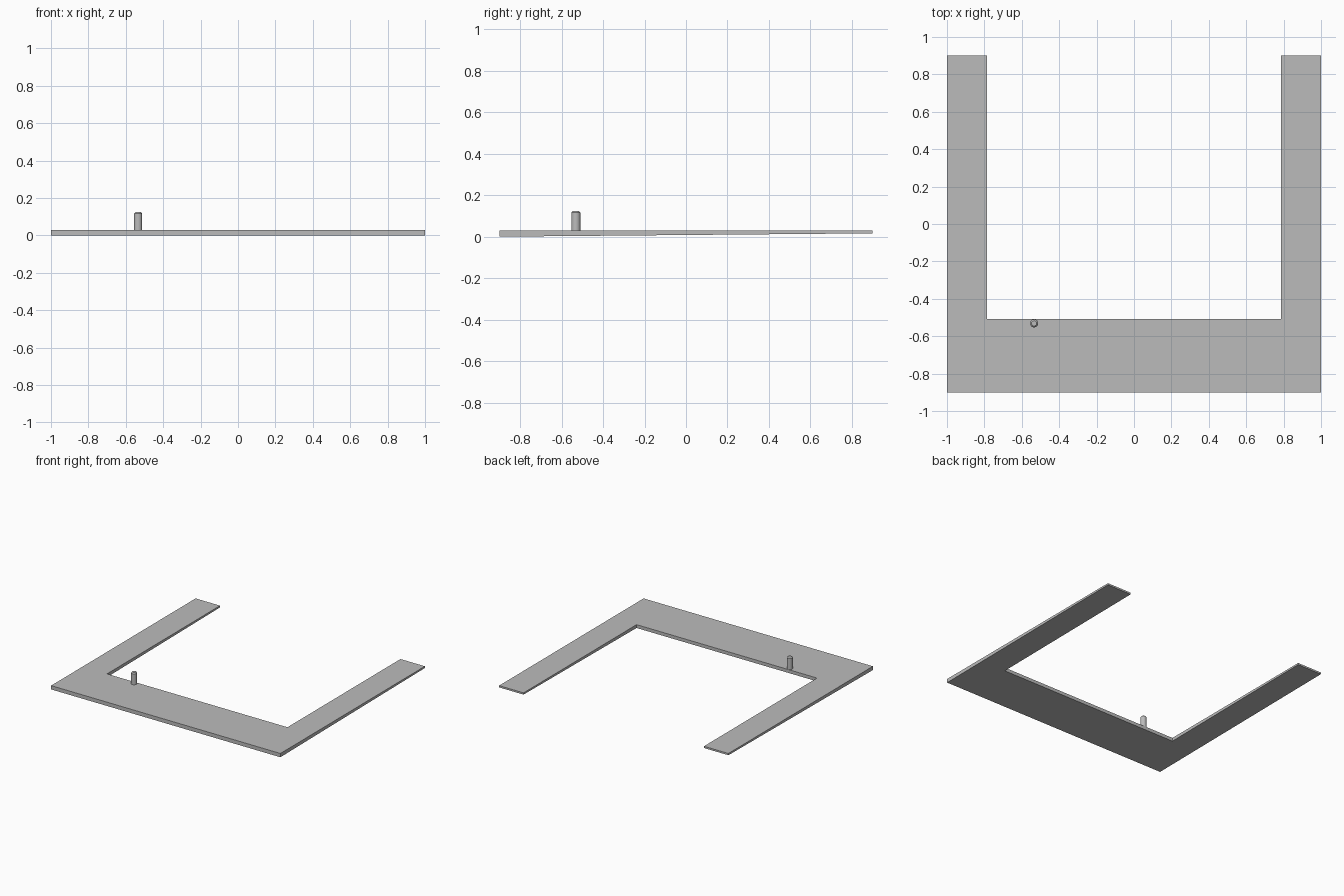
import bpy, bmesh
from mathutils import Matrix

cube = bpy.data.objects.get("Cube")
if cube:
    bpy.data.objects.remove(cube, do_unlink=True)

grey = bpy.data.materials.new("plain grey")
grey.use_nodes = True
COLOUR = (0.5, 0.5, 0.5, 1)
grey.diffuse_color = COLOUR
grey.node_tree.nodes["Principled BSDF"].inputs["Base Color"].default_value = COLOUR

HALF_W, HALF_D, TOP = 1.0, 0.9, 0.03
INNER_X, INNER_Y = 0.787, -0.508


def finish(name, bm):
    bmesh.ops.recalc_face_normals(bm, faces=bm.faces)
    mesh = bpy.data.meshes.new(name)
    bm.to_mesh(mesh)
    bm.free()
    mesh.materials.append(grey)
    obj = bpy.data.objects.new(name, mesh)
    bpy.context.collection.objects.link(obj)
    return obj


# U-shaped slab, thinning towards the open back
half = [(HALF_W, -HALF_D), (HALF_W, HALF_D), (INNER_X, HALF_D), (INNER_X, INNER_Y)]
outline = half + [(-x, y) for x, y in reversed(half)]
bm = bmesh.new()
top = bm.faces.new([bm.verts.new((x, y, TOP)) for x, y in outline])
ext = bmesh.ops.extrude_face_region(bm, geom=[top], use_keep_orig=True)
for v in (g for g in ext["geom"] if isinstance(g, bmesh.types.BMVert)):
    v.co.z = 0.016 * (v.co.y + HALF_D) / (2 * HALF_D)
finish("u_shaped_base", bm)

# Small upright peg with a chamfered tip
bm = bmesh.new()
R, PEG_TOP, CHAMFER = 0.022, 0.124, 0.008
for r1, r2, z1, z2 in ((R, R, TOP, PEG_TOP - CHAMFER),
                       (R, R - CHAMFER, PEG_TOP - CHAMFER, PEG_TOP)):
    bmesh.ops.create_cone(bm, cap_ends=True, segments=16, radius1=r1, radius2=r2,
                          depth=z2 - z1,
                          matrix=Matrix.Translation((-0.534, -0.531, (z1 + z2) / 2)))
# Merge the two sections and drop the hidden joint caps
bmesh.ops.remove_doubles(bm, verts=bm.verts, dist=0.0001)
joint = PEG_TOP - CHAMFER
caps = [f for f in bm.faces if all(abs(v.co.z - joint) < 0.0001 for v in f.verts)]
bmesh.ops.delete(bm, geom=caps, context="FACES_ONLY")
peg = finish("peg", bm)

bpy.ops.object.select_all(action="DESELECT")
peg.select_set(True)
bpy.context.view_layer.objects.active = peg
bpy.ops.object.shade_smooth_by_angle(angle=0.52)
